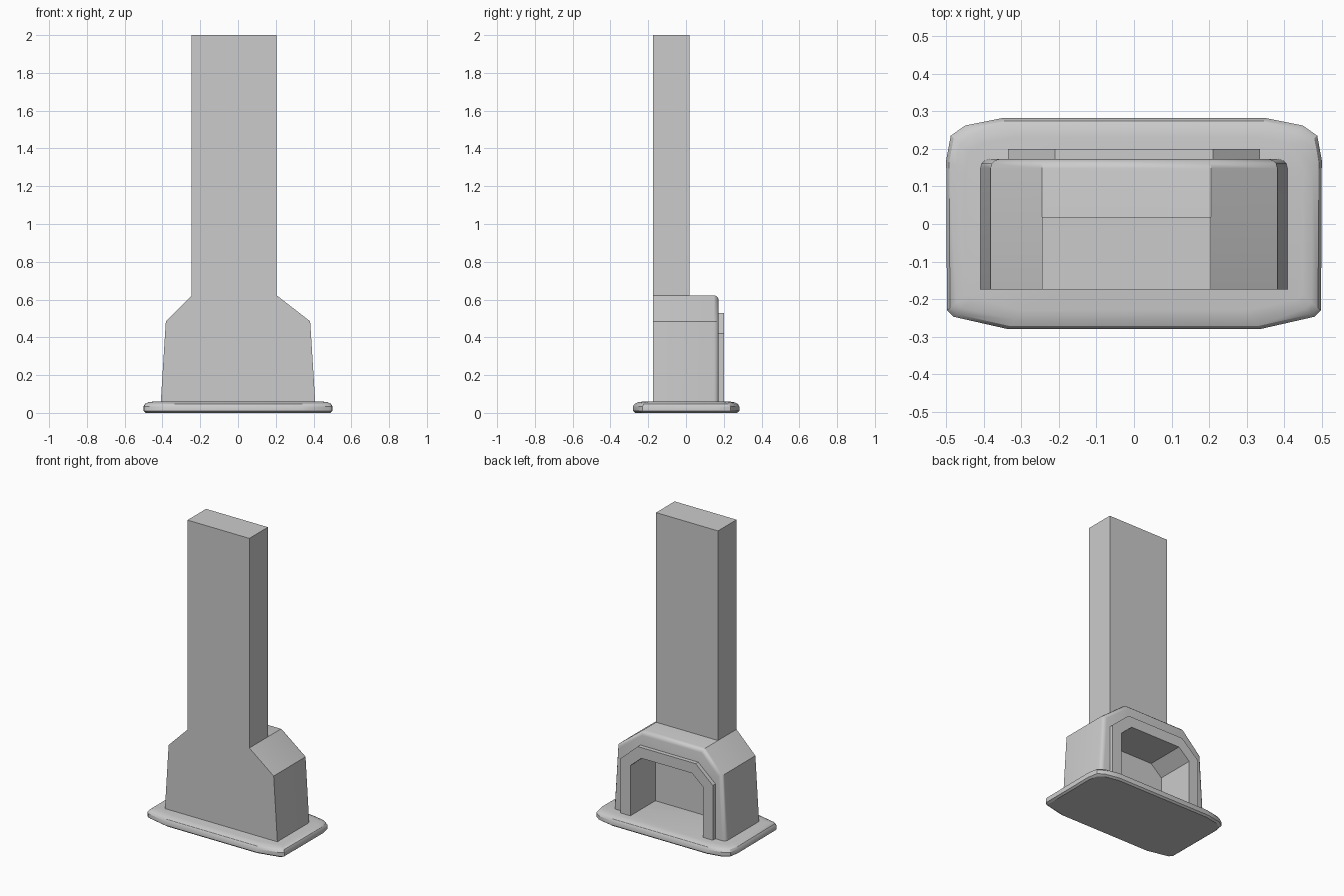
import bpy, bmesh, math

if "Cube" in bpy.data.objects:
    bpy.data.objects.remove(bpy.data.objects["Cube"])


def finish(name, bm, smooth=True):
    bmesh.ops.recalc_face_normals(bm, faces=bm.faces[:])
    me = bpy.data.meshes.new(name)
    bm.to_mesh(me)
    bm.free()
    ob = bpy.data.objects.new(name, me)
    bpy.context.collection.objects.link(ob)
    bpy.ops.object.select_all(action='DESELECT')
    ob.select_set(True)
    bpy.context.view_layer.objects.active = ob
    if smooth:
        bpy.ops.object.shade_smooth_by_angle(angle=math.radians(32))
    return ob


def loft(rings):
    """Skin a stack of equal-length closed rings and cap both ends."""
    bm = bmesh.new()
    vs = [[bm.verts.new(p) for p in r] for r in rings]
    n = len(vs[0])
    for a, b in zip(vs, vs[1:]):
        for i in range(n):
            j = (i + 1) % n
            bm.faces.new((a[i], a[j], b[j], b[i]))
    bm.faces.new(vs[0])
    bm.faces.new(vs[-1])
    return bm


def extrude_xz(profile, y0, y1):
    return loft([[(x, y, z) for x, z in profile] for y in (y0, y1)])


def mirrored(half):
    return half + [(-x, v) for x, v in reversed(half)]


# hearth slab with rounded rim
outline = mirrored([(0.335, -0.28), (0.48, -0.247), (0.498, -0.23), (0.5, 0.17),
                    (0.488, 0.235), (0.45, 0.262), (0.35, 0.282)])
rim = [(0.0, 0.012), (0.01, 0.0), (0.035, 0.0), (0.048, 0.008), (0.056, 0.025), (0.06, 0.05)]
slab = loft([[(x * (1 - d / 0.5), y * (1 - d / 0.28), z) for x, y in outline]
             for z, d in rim])
finish("hearth_slab", slab)

# opening shape shared by surround and firebox
outer = mirrored([(0.335, 0.04), (0.335, 0.42), (0.21, 0.53)])
inner = mirrored([(0.265, 0.04), (0.265, 0.39), (0.185, 0.46)])

# firebox body: shouldered profile, rounded along its back edge
L, R = -0.245, 0.205
body_profile = [(0.41, 0.04), (0.382, 0.485), (R, 0.622), (L, 0.622),
                (-0.382, 0.485), (-0.41, 0.04)]
bm = extrude_xz(body_profile, -0.175, 0.173)
back = [e for e in bm.edges if all(v.co.y > 0.1 for v in e.verts)
        and max(v.co.z for v in e.verts) > 0.1]
bmesh.ops.bevel(bm, geom=back, offset=0.025, segments=3, profile=0.5, affect='EDGES')
body = finish("firebox_body", bm)

# firebox cavity
cut_profile = [(x, z if z > 0.1 else 0.0) for x, z in inner]
cutter = finish("cavity_cutter", extrude_xz(cut_profile, -0.06, 0.3), False)
mod = body.modifiers.new("cavity", 'BOOLEAN')
mod.object = cutter
mod.operation = 'DIFFERENCE'
mod.solver = 'EXACT'
bpy.ops.object.select_all(action='DESELECT')
body.select_set(True)
bpy.context.view_layer.objects.active = body
bpy.ops.object.modifier_apply(modifier=mod.name)
bpy.data.objects.remove(cutter)

# surround: open arch strip around the opening
bm = bmesh.new()
sections = []
for (ox, oz), (ix, iz) in zip(outer, inner):
    sections.append([bm.verts.new(p) for p in ((ox, 0.165, oz), (ox, 0.2, oz),
                                               (ix, 0.2, iz), (ix, 0.165, iz))])
for a, b in zip(sections, sections[1:]):
    for i in range(4):
        j = (i + 1) % 4
        bm.faces.new((a[i], a[j], b[j], b[i]))
bm.faces.new(sections[0])
bm.faces.new(sections[-1])
finish("opening_surround", bm, False)

# chimney column, flush with the front of the body
finish("chimney_column",
       extrude_xz([(L, 0.62), (R, 0.62), (R, 2.0), (L, 2.0)], -0.175, 0.018), False)
